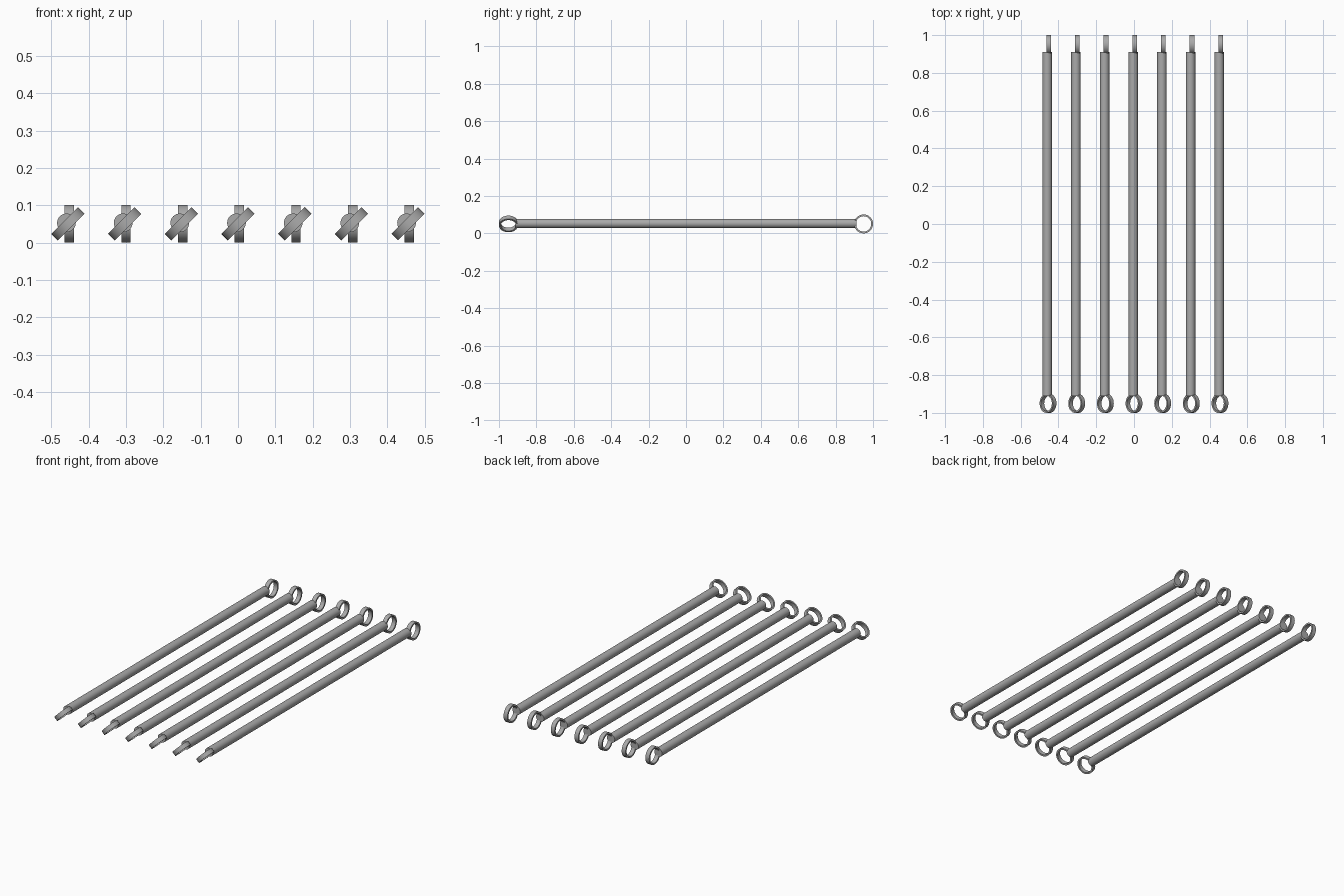
import bpy, bmesh, math
from mathutils import Matrix

cube = bpy.data.objects.get("Cube")
if cube:
    bpy.data.objects.remove(cube, do_unlink=True)

GREY = (0.40, 0.40, 0.40, 1.0)
steel = bpy.data.materials.new("grey steel")
steel.use_nodes = True
steel.diffuse_color = GREY
steel.node_tree.nodes["Principled BSDF"].inputs["Base Color"].default_value = GREY

COUNT, SPACING = 7, 0.1517
ROD_RADIUS, ROD_HALF = 0.025, 0.911
RING_OUTER, RING_INNER, RING_WIDTH = 0.0505, 0.041, 0.025
RING_Y, MID_Z = 0.9495, 0.0505


def finish(name, bm):
    """Turn a bmesh into a smooth shaded steel object."""
    bmesh.ops.recalc_face_normals(bm, faces=bm.faces)
    mesh = bpy.data.meshes.new(name)
    bm.to_mesh(mesh)
    bm.free()
    mesh.materials.append(steel)
    obj = bpy.data.objects.new(name, mesh)
    bpy.context.collection.objects.link(obj)
    bpy.ops.object.select_all(action='DESELECT')
    obj.select_set(True)
    bpy.context.view_layer.objects.active = obj
    bpy.ops.object.shade_smooth_by_angle(angle=math.radians(35))
    return obj


def make_rod(name, location):
    bm = bmesh.new()
    bmesh.ops.create_cone(bm, cap_ends=True, segments=32, radius1=ROD_RADIUS,
                          radius2=ROD_RADIUS, depth=2 * ROD_HALF,
                          matrix=Matrix.Rotation(math.pi / 2, 4, 'X'))
    finish(name, bm).location = location


def make_ring(name, location, tilt):
    """Flat-banded eye with its axis along x, rolled about y by tilt."""
    bm = bmesh.new()
    h = RING_WIDTH / 2
    profile = [(-h, RING_INNER), (h, RING_INNER), (h, RING_OUTER), (-h, RING_OUTER)]
    verts = [bm.verts.new((x, 0, r)) for x, r in profile]
    edges = [bm.edges.new((verts[i], verts[(i + 1) % 4])) for i in range(4)]
    bmesh.ops.spin(bm, geom=verts + edges, cent=(0, 0, 0), axis=(1, 0, 0),
                   angle=2 * math.pi, steps=48, use_merge=True)
    bmesh.ops.remove_doubles(bm, verts=bm.verts, dist=0.0001)
    obj = finish(name, bm)
    obj.location = location
    obj.rotation_euler.y = tilt


# Row of rods, each with a tilted front eye and an upright back eye
for i in range(COUNT):
    x = (i - (COUNT - 1) / 2) * SPACING
    make_rod(f"rod_{i + 1}", (x - 0.004, 0, 0.053))
    make_ring(f"front_eye_{i + 1}", (x, -RING_Y, MID_Z), math.radians(45))
    make_ring(f"back_eye_{i + 1}", (x + 0.0036, RING_Y, MID_Z), 0)
